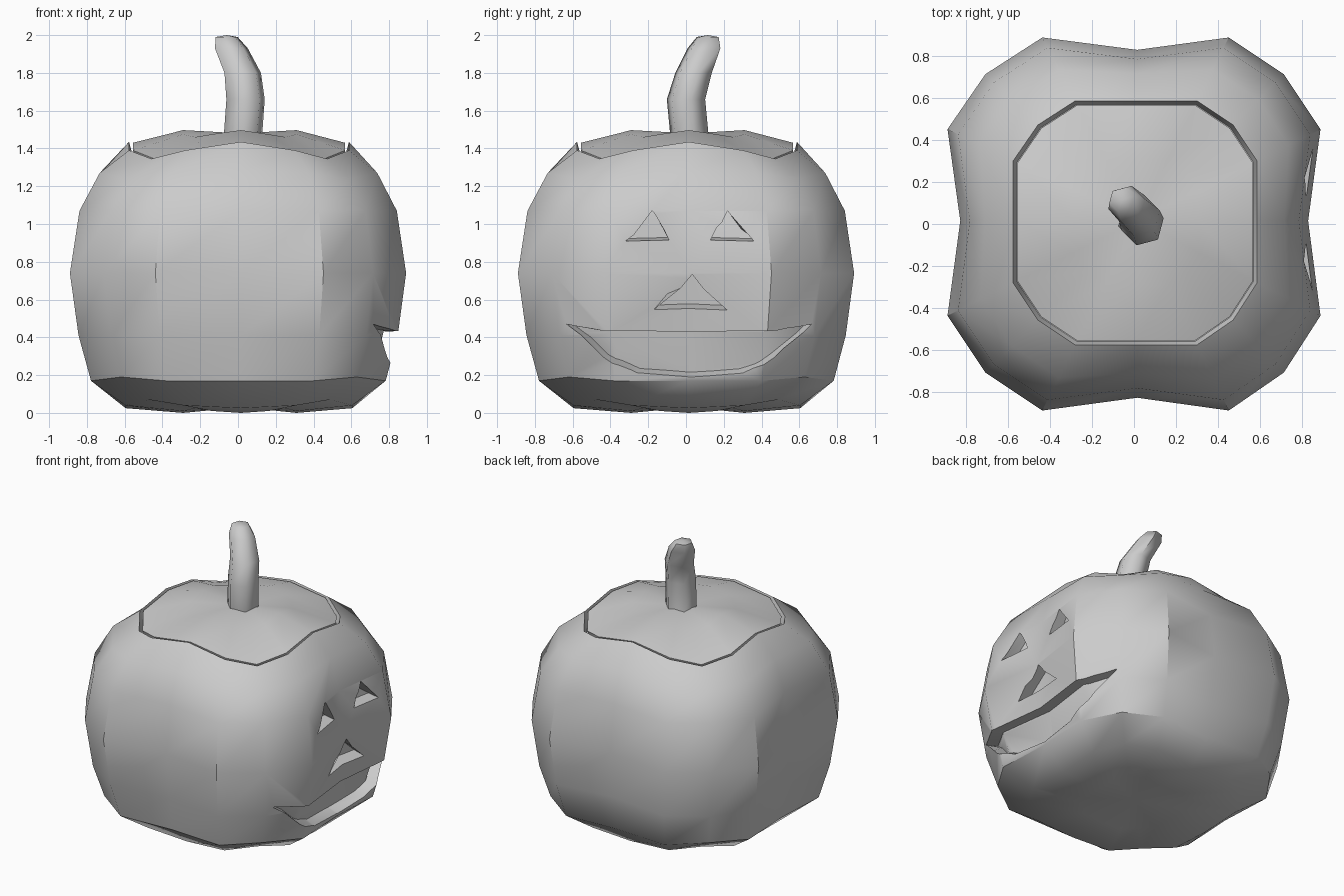
import bpy, bmesh, math

if "Cube" in bpy.data.objects:
    bpy.data.objects.remove(bpy.data.objects["Cube"])

CENTRE = 0.02   # face and stem sit slightly off the middle
DEPTH = 0.08    # how deep the face is carved


def make_object(name, verts, faces):
    mesh = bpy.data.meshes.new(name)
    mesh.from_pydata(verts, [], faces)
    bm = bmesh.new()
    bm.from_mesh(mesh)
    bmesh.ops.recalc_face_normals(bm, faces=bm.faces)
    bm.to_mesh(mesh)
    bm.free()
    obj = bpy.data.objects.new(name, mesh)
    bpy.context.collection.objects.link(obj)
    return obj


def activate(obj):
    bpy.ops.object.select_all(action='DESELECT')
    obj.select_set(True)
    bpy.context.view_layer.objects.active = obj


def add_applied(obj, kind, **settings):
    activate(obj)
    mod = obj.modifiers.new(kind.title(), kind)
    for key, value in settings.items():
        setattr(mod, key, value)
    bpy.ops.object.modifier_apply(modifier=mod.name)


def subtract(obj, cutter):
    add_applied(obj, 'BOOLEAN', object=cutter, operation='DIFFERENCE',
                solver='EXACT')


def smooth(obj, degrees):
    activate(obj)
    bpy.ops.object.shade_smooth_by_angle(angle=math.radians(degrees))


def ring(r, z, groove, corner, axis=0.0):
    """16-sided squarish outline: groove on each axis, bevelled corners."""
    quarter = [(r - groove, 0, z + axis), (r, r / 2, z),
               (r * 0.8, r * 0.8, z + corner), (r / 2, r, z)]
    pts = []
    for _ in range(4):
        pts += quarter
        quarter = [(-y, x, h) for x, y, h in quarter]
    nudge = lambda v: v + 0.015 * (1 - abs(v) / 0.89)
    return [(nudge(x), nudge(y), h) for x, y, h in pts]


def loft(name, rings, cap_start, cap_end):
    """Skin a stack of rings; caps are fans to a given centre point."""
    n = len(rings[0])
    verts = [p for rg in rings for p in rg]
    faces = []
    for k in range(len(rings) - 1):
        for i in range(n):
            j = (i + 1) % n
            faces.append((k*n + i, k*n + j, (k+1)*n + j, (k+1)*n + i))
    for cap, base in ((cap_start, 0), (cap_end, (len(rings) - 1) * n)):
        verts.append(cap)
        c = len(verts) - 1
        faces += [(base + i, base + (i + 1) % n, c) for i in range(n)]
    return make_object(name, verts, faces)


# Pumpkin: radius, height, groove depth, corner lift, axis lift
body_profile = [(0.30, 0.01, 0.00, 0.015, -0.01),
                (0.60, 0.04, 0.0, 0.03, -0.015),
                (0.78, 0.17, 0.02, 0.02), (0.845, 0.41, 0.05, 0),
                (0.89, 0.74, 0.06, 0), (0.84, 1.07, 0.055, 0),
                (0.735, 1.27, 0.02, -0.03, 0.015),
                (0.582, 1.39, 0.0, -0.045, 0.045)]
# Carved seam around the lid, then the lid itself
lid_profile = [(0.565, 1.33, 0.0, -0.045, 0.04),
               (0.545, 1.33, 0.0, -0.045, 0.04),
               (0.562, 1.39, 0.0, -0.045, 0.04),
               (0.30, 1.475, 0.0, -0.015, 0.022)]
bottom = (CENTRE, CENTRE, 0.03)
body = loft("pumpkin_body", [ring(*p) for p in body_profile + lid_profile],
            bottom, (CENTRE, CENTRE, 1.48))

# Inner core helper: the carving stops on its surface
core = loft("carving_core", [ring(*p) for p in body_profile],
            bottom, (CENTRE, CENTRE, 1.48))
core.hide_render = True
add_applied(core, 'DISPLACE', strength=-DEPTH, mid_level=0)


def carve(points, taper_y, taper_z):
    """Recess an outline of (y, z, surface x) points into the right side."""
    top = max(p[1] for p in points)
    rings = []
    for x in (1.0, 0.5):
        rg = []
        for y, z, x0 in points:
            t = (x0 - x) / DEPTH
            rg.append((x, CENTRE + (y - CENTRE) * (1 - taper_y * t),
                       top + (z - top) * (1 - taper_z * t)))
        rings.append(rg)
    n = len(points)
    faces = [(i, (i + 1) % n, n + (i + 1) % n, n + i) for i in range(n)]
    faces += [tuple(range(n)), tuple(range(n, 2 * n))]
    cutter = make_object("face_cutter", rings[0] + rings[1], faces)
    cutter.hide_render = True
    subtract(cutter, core)
    subtract(body, cutter)
    bpy.data.objects.remove(cutter)


# Eyes, nose and grinning mouth
for side in (-1, 1):
    carve([(CENTRE + side * a, z, 0.82) for a, z in
           ((0.11, 0.915), (0.34, 0.915), (0.20, 1.07))], 0, 0.09)
carve([(-0.17, 0.55, 0.82), (0.22, 0.55, 0.82), (0.033, 0.733, 0.82)],
      0, 0.14)
half_mouth = [(0.645, 0.47, 0.70), (0.45, 0.295, 0.78), (0.28, 0.21, 0.79)]
mouth = [(CENTRE - a, z, x) for a, z, x in half_mouth]
mouth += [(CENTRE, 0.185, 0.78)]
mouth += [(CENTRE + a, z, x) for a, z, x in reversed(half_mouth)]
mouth += [(CENTRE + 0.46, 0.435, 0.83), (CENTRE, 0.43, 0.82),
          (CENTRE - 0.46, 0.435, 0.83)]
carve(mouth, 0.06, 0.10)
bpy.data.objects.remove(core)
smooth(body, 40)

# Bent six-sided stem: centre x, y, z, radius
stem_path = [(0.025, 0.02, 1.45, 0.105), (0.04, 0.0, 1.66, 0.105),
             (0.025, 0.04, 1.80, 0.10), (-0.035, 0.095, 1.93, 0.09),
             (-0.06, 0.115, 1.99, 0.06)]
stem_rings = []
for cx, cy, cz, r in stem_path:
    stem_rings.append([(cx + r * math.cos(math.radians(a)),
                        cy + r * math.sin(math.radians(a)), cz)
                       for a in range(15, 375, 60)])
stem = loft("stem", stem_rings, (0.025, 0.02, 1.45), (-0.06, 0.115, 2.0))
smooth(stem, 62)
